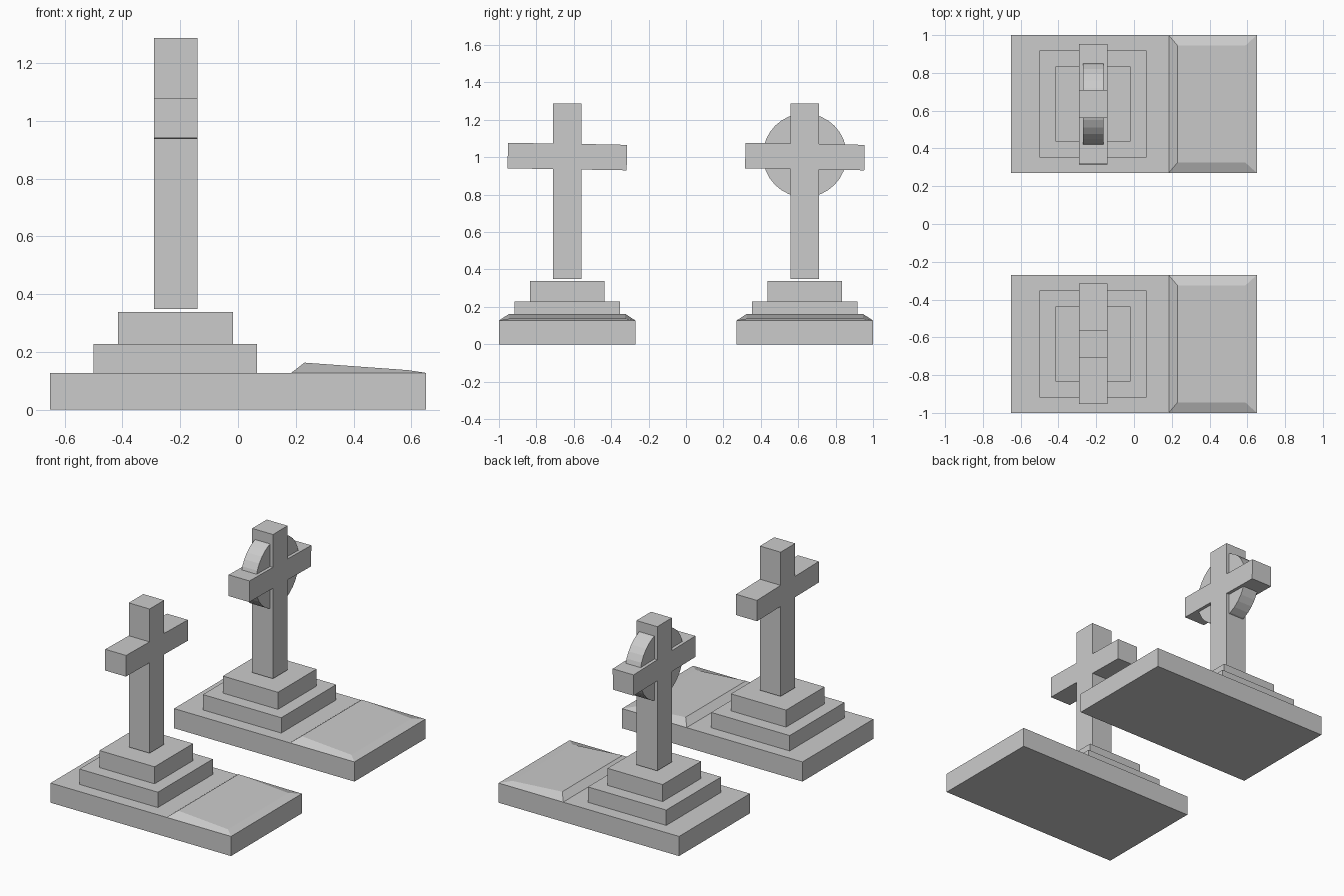
import bpy, bmesh, math

if "Cube" in bpy.data.objects:
    bpy.data.objects.remove(bpy.data.objects["Cube"])

XC = -0.215   # centre line of the crosses along x
GY = 0.635    # distance of each grave from the middle


def finish(name, bm):
    bmesh.ops.recalc_face_normals(bm, faces=bm.faces)
    mesh = bpy.data.meshes.new(name)
    bm.to_mesh(mesh)
    bm.free()
    obj = bpy.data.objects.new(name, mesh)
    bpy.context.collection.objects.link(obj)
    return obj


def block(name, x0, x1, yc, half, z0, z1):
    bm = bmesh.new()
    bmesh.ops.create_cube(bm, size=1)
    for v in bm.verts:
        v.co = ((x0 + x1) / 2 + v.co.x * (x1 - x0), yc + v.co.y * 2 * half,
                z0 + (v.co.z + 0.5) * (z1 - z0))
    return finish(name, bm)


def extrude_x(name, profile, x0, x1):
    """Extrude a closed (y, z) outline along x."""
    bm = bmesh.new()
    face = bm.faces.new([bm.verts.new((x0, y, z)) for y, z in profile])
    res = bmesh.ops.extrude_face_region(bm, geom=[face], use_keep_orig=True)
    verts = [g for g in res["geom"] if isinstance(g, bmesh.types.BMVert)]
    bmesh.ops.translate(bm, verts=verts, vec=(x1 - x0, 0, 0))
    return finish(name, bm)


def ledger(name, yc):
    """Sloping slab with bevelled edges: a wedge-shaped frustum."""
    bm = bmesh.new()
    loops = []
    for x0, z0, x1, z1, half in ((0.185, 0.128, 0.648, 0.128, 0.363),
                                 (0.23, 0.163, 0.59, 0.137, 0.31)):
        loops.append([bm.verts.new(c) for c in (
            (x0, yc - half, z0), (x1, yc - half, z1),
            (x1, yc + half, z1), (x0, yc + half, z0))])
    low, top = loops
    bm.faces.new(low[::-1])
    bm.faces.new(top)
    for i in range(4):
        j = (i + 1) % 4
        bm.faces.new((low[i], low[j], top[j], top[i]))
    return finish(name, bm)


# cross outline, the arms lean very slightly
CROSS = [(-0.075, 0.348), (0.075, 0.348), (0.075, 0.934), (0.318, 0.930),
         (0.319, 1.066), (0.075, 1.071), (0.075, 1.287), (-0.075, 1.287),
         (-0.075, 1.073), (-0.317, 1.077), (-0.319, 0.940), (-0.075, 0.937)]

for side, yc in (("front", -GY), ("rear", GY)):
    # plinth, two steps, sloping slab
    block(side + "_base", -0.65, 0.65, yc, 0.365, 0, 0.128)
    block(side + "_lower_step", -0.50, 0.065, yc, 0.2825, 0.128, 0.228)
    block(side + "_upper_step", -0.415, -0.018, yc, 0.198, 0.228, 0.339)
    ledger(side + "_slab", yc)
    # standing cross
    extrude_x(side + "_cross", [(y + yc, z) for y, z in CROSS], XC - 0.075, XC + 0.075)

# disc behind the arms of the rear cross
ring = [(GY + 0.224 * math.cos(2 * math.pi * i / 32),
         1.01 + 0.224 * math.sin(2 * math.pi * i / 32)) for i in range(32)]
extrude_x("rear_cross_disc", ring, XC - 0.054, XC + 0.054)
